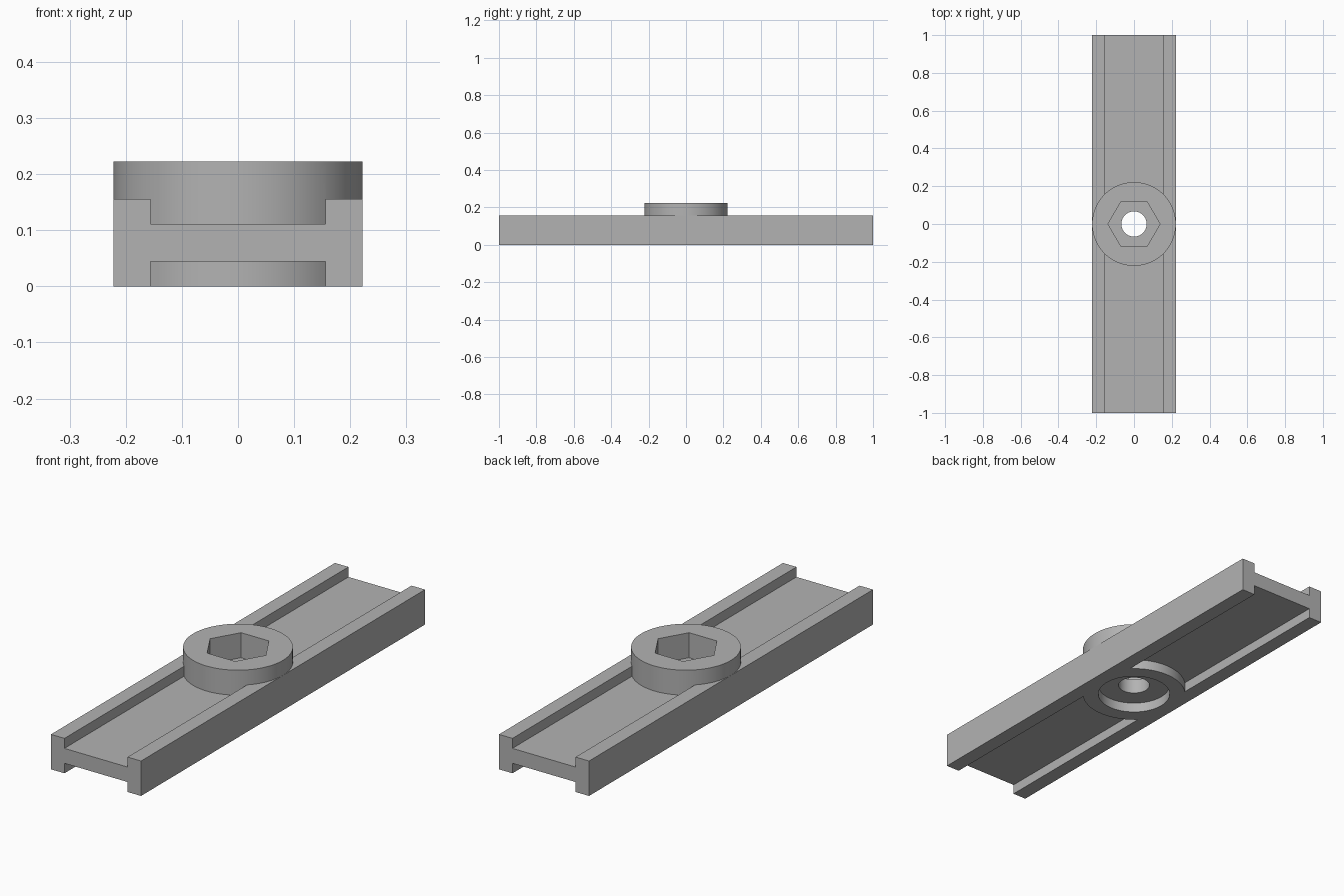
import bpy
import bmesh
from math import cos, sin, tau, radians

default = bpy.data.objects.get("Cube")
if default:
    bpy.data.objects.remove(default, do_unlink=True)

# Main dimensions
HALF_WIDTH = 0.222
RAIL_INNER = 0.1556
RAIL_TOP = 0.1556
WEB_LOW, WEB_HIGH = 0.0444, 0.111
BOSS_TOP = 0.2225

grey = bpy.data.materials.new("plain grey")
grey.use_nodes = True
colour = (0.45, 0.45, 0.45, 1)
grey.diffuse_color = colour
grey.node_tree.nodes["Principled BSDF"].inputs["Base Color"].default_value = colour


def prism(name, outline, start, end, place):
    """Extrude a 2D outline from start to end; place maps (u, v, depth) to xyz."""
    bm = bmesh.new()
    ends = [[bm.verts.new(place(u, v, d)) for u, v in outline] for d in (start, end)]
    for ring in ends:
        bm.faces.new(ring)
    count = len(outline)
    for i in range(count):
        j = (i + 1) % count
        bm.faces.new((ends[0][i], ends[0][j], ends[1][j], ends[1][i]))
    bmesh.ops.recalc_face_normals(bm, faces=bm.faces[:])
    mesh = bpy.data.meshes.new(name)
    bm.to_mesh(mesh)
    bm.free()
    mesh.materials.append(grey)
    obj = bpy.data.objects.new(name, mesh)
    bpy.context.collection.objects.link(obj)
    return obj


def upright(name, radius, bottom, top, sides=96):
    """Vertical regular prism or cylinder centred on the origin."""
    ring = [(radius * cos(tau * i / sides), radius * sin(tau * i / sides))
            for i in range(sides)]
    return prism(name, ring, bottom, top, lambda u, v, d: (u, v, d))


def combine(target, other, operation):
    bpy.context.view_layer.objects.active = target
    mod = target.modifiers.new(other.name, "BOOLEAN")
    mod.operation = operation
    mod.solver = "EXACT"
    mod.object = other
    bpy.ops.object.modifier_apply(modifier=mod.name)
    bpy.data.objects.remove(other, do_unlink=True)


# Channelled bar: H-shaped section, one half mirrored to the other side
half = [(RAIL_INNER, WEB_LOW), (RAIL_INNER, 0), (HALF_WIDTH, 0),
        (HALF_WIDTH, RAIL_TOP), (RAIL_INNER, RAIL_TOP), (RAIL_INNER, WEB_HIGH)]
section = half + [(-x, z) for x, z in reversed(half)]
bar = prism("channelled_bar", section, -1, 1, lambda u, v, d: (u, d, v))

# Round boss through the middle
combine(bar, upright("round_boss", HALF_WIDTH - 0.0002, 0, BOSS_TOP), "UNION")

# Hexagonal socket above, round recess below, bolt hole right through
combine(bar, upright("hex_socket", 0.1375, WEB_HIGH, 0.3, 6), "DIFFERENCE")
combine(bar, upright("round_recess", 0.155, -0.1, WEB_LOW), "DIFFERENCE")
combine(bar, upright("bolt_hole", 0.067, -0.1, 0.3), "DIFFERENCE")

# Smooth round walls, crisp edges
bpy.ops.object.select_all(action="DESELECT")
bar.select_set(True)
bpy.context.view_layer.objects.active = bar
bpy.ops.object.shade_smooth_by_angle(angle=radians(30))
